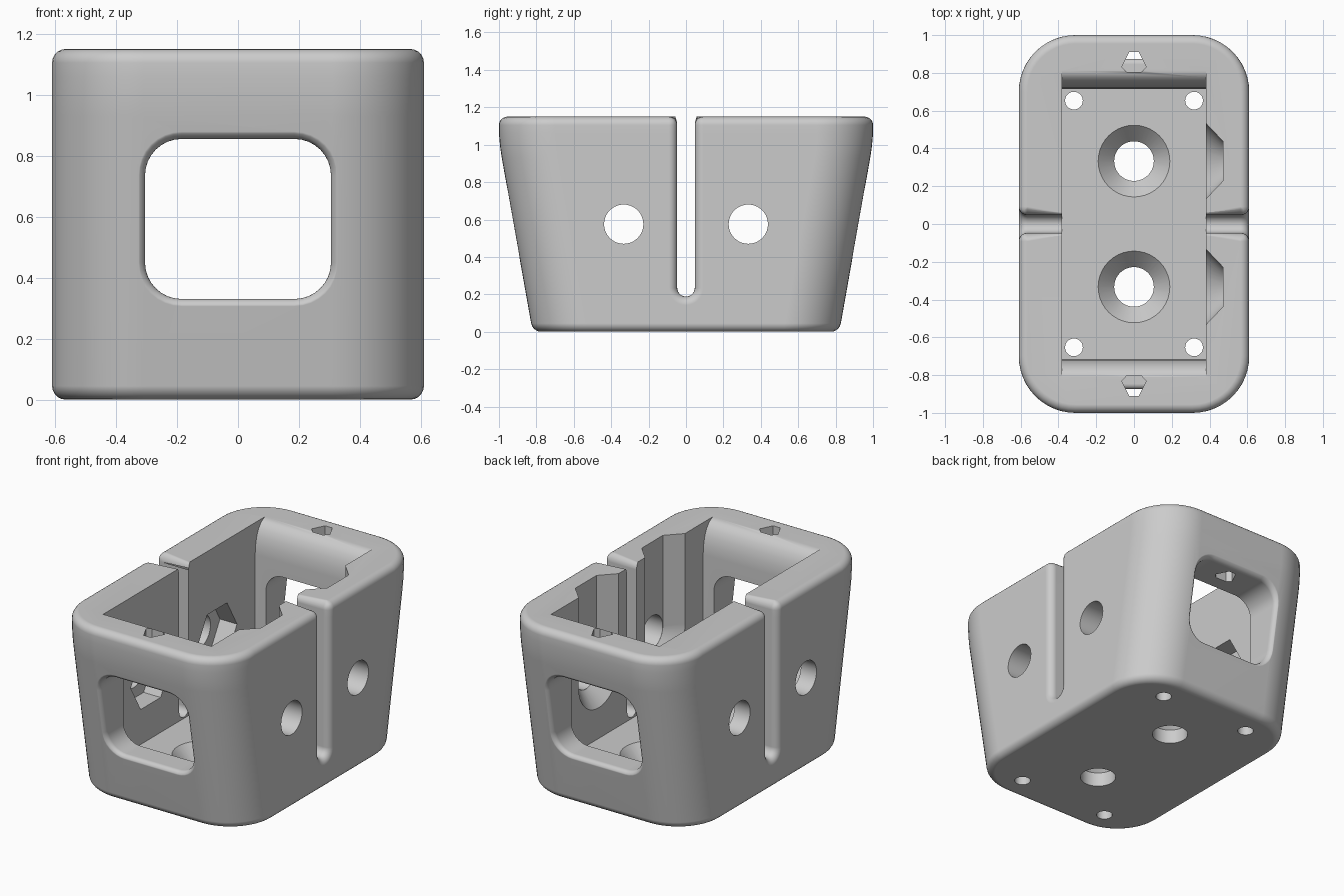
import bpy, bmesh, math

if "Cube" in bpy.data.objects:
    bpy.data.objects.remove(bpy.data.objects["Cube"])

HEIGHT, FLOOR = 1.15, 0.18
SLOPE, BASE_Y = 0.1774, 0.82          # tapered end walls


def rounded_rect(hx, hy, r, n=12):
    pts = []
    for k, (sx, sy) in enumerate([(1, 1), (-1, 1), (-1, -1), (1, -1)]):
        for i in range(n + 1):
            a = math.pi / 2 * (k + i / n)
            pts.append((sx * (hx - r) + r * math.cos(a), sy * (hy - r) + r * math.sin(a)))
    return pts


def ring(cu, cv, r, n=40):
    return [(cu + r * math.cos(2 * math.pi * i / n), cv + r * math.sin(2 * math.pi * i / n)) for i in range(n)]


def u_shape(cu, cv, r, top, n=16):
    arc = [math.pi * (1 + i / n) for i in range(n + 1)]
    return [(cu + r * math.cos(a), cv + r * math.sin(a)) for a in arc] + [(cu + r, top), (cu - r, top)]


def place(pts, axis, level):
    if axis == 'x':
        return [(level, u, v) for u, v in pts]
    if axis == 'y':
        return [(u, level, v) for u, v in pts]
    return [(u, v, level) for u, v in pts]


def loft(name, sections):
    """Closed solid through matching 3D sections."""
    bm = bmesh.new()
    rows = [[bm.verts.new(p) for p in s] for s in sections]
    n = len(rows[0])
    for a, b in zip(rows, rows[1:]):
        for i in range(n):
            j = (i + 1) % n
            bm.faces.new((a[i], a[j], b[j], b[i]))
    bm.faces.new(rows[0])
    bm.faces.new(rows[-1])
    bmesh.ops.recalc_face_normals(bm, faces=bm.faces)
    me = bpy.data.meshes.new(name)
    bm.to_mesh(me)
    bm.free()
    ob = bpy.data.objects.new(name, me)
    bpy.context.collection.objects.link(ob)
    return ob


def cut(target, cutter):
    cutter.hide_render = True
    mod = target.modifiers.new("cut", 'BOOLEAN')
    mod.operation, mod.solver, mod.object = 'DIFFERENCE', 'EXACT', cutter
    bpy.context.view_layer.objects.active = target
    bpy.ops.object.modifier_apply(modifier=mod.name)
    bpy.data.objects.remove(cutter)


# Outer block, flaring towards the top
levels = [(0, BASE_Y), (0.93, 0.985), (0.99, 0.994), (1.06, 1.0), (HEIGHT, 1.0)]
body = loft("housing", [place(rounded_rect(0.61, hy, 0.3), 'z', z) for z, hy in levels])

# Vertical slots in the side walls
for s in (-1, 1):
    slot = u_shape(0, 0.235, 0.047, 1.4)
    cut(body, loft("slot_cutter", [place(slot, 'x', s * 0.3), place(slot, 'x', s * 0.8)]))

# Round the outer rims and the slot edges
bm = bmesh.new()
bm.from_mesh(body.data)
edges = []
for e in bm.edges:
    m = (e.verts[0].co + e.verts[1].co) / 2
    if len(e.link_faces) == 2 and e.calc_face_angle(0) > 0.7 and (abs(m.x) > 0.32 or abs(m.y) > 0.2):
        edges.append(e)
bmesh.ops.bevel(bm, geom=edges, offset=0.045, segments=5, profile=0.5, affect='EDGES', clamp_overlap=False)
bm.to_mesh(body.data)
bm.free()

# Inner cavity with rounded upper end edges
half = [(0.715, FLOOR), (0.715, 0.95), (0.72, 1.01), (0.732, 1.06), (0.75, 1.1),
        (0.775, 1.13), (0.81, HEIGHT), (0.81, 1.4)]
profile = half + [(-y, z) for y, z in reversed(half)]
cut(body, loft("cavity_cutter", [place(profile, 'x', -0.38), place(profile, 'x', 0.38)]))

# End windows with rounded outer lips, following the tapered wall
R = 0.035
lip = [(0.2, R)] + [(0.002 - R * (1 - math.cos(t)), R * (1 - math.sin(t)))
                    for t in [math.pi / 2 * i / 6 for i in range(7)]] + [(-0.35, 0)]
for s in (-1, 1):
    sections = []
    for d, off in lip:
        pts = rounded_rect(0.305 + off, 0.2625 + off, 0.12 + off, 8)
        sections.append([(u, s * (BASE_Y + SLOPE * (v + 0.5925) + d), v + 0.5925) for u, v in pts])
    cut(body, loft("window_cutter", sections))

for s in (-1, 1):
    cy = s * 0.333
    # Countersunk floor hole
    cut(body, loft("floor_hole_cutter", [place(ring(0, cy, r), 'z', z)
                                         for z, r in [(-0.1, 0.105), (0.09, 0.105), (0.21, 0.218)]]))
    # Cross hole through both side walls
    cut(body, loft("side_hole_cutter", [place(ring(cy, 0.575, 0.105), 'x', x) for x in (-0.8, 0.8)]))
    # Screw head channel, open at the top, on the right wall
    cut(body, loft("channel_cutter", [place(u_shape(cy, 0.575, r, 1.4, 24), 'x', x)
                                      for x, r in [(0.35, 0.232), (0.47, 0.106)]]))
    # Hexagonal pocket in the left wall
    cut(body, loft("hex_pocket_cutter", [place(ring(cy, 0.575, 0.2, 6), 'x', x) for x in (-0.5, -0.3)]))
    # Small shaped hole through the top of the end wall
    key = [(0.025, 0.91), (0.065, 0.83), (0.04, 0.805), (-0.04, 0.805), (-0.065, 0.83), (-0.025, 0.91)]
    key = [(x, s * y) for x, y in key]
    cut(body, loft("key_hole_cutter", [place(key, 'z', 0.7), place(key, 'z', 1.3)]))
    # Corner pin holes in the floor
    for sx in (-1, 1):
        cut(body, loft("pin_hole_cutter", [place(ring(sx * 0.318, s * 0.653, 0.047, 24), 'z', z)
                                           for z in (-0.1, 0.3)]))

# Smooth shading with crisp edges
body.select_set(True)
bpy.context.view_layer.objects.active = body
bpy.ops.object.shade_smooth_by_angle(angle=math.radians(30))
wn = body.modifiers.new("weighted_normals", 'WEIGHTED_NORMAL')
wn.keep_sharp = True
